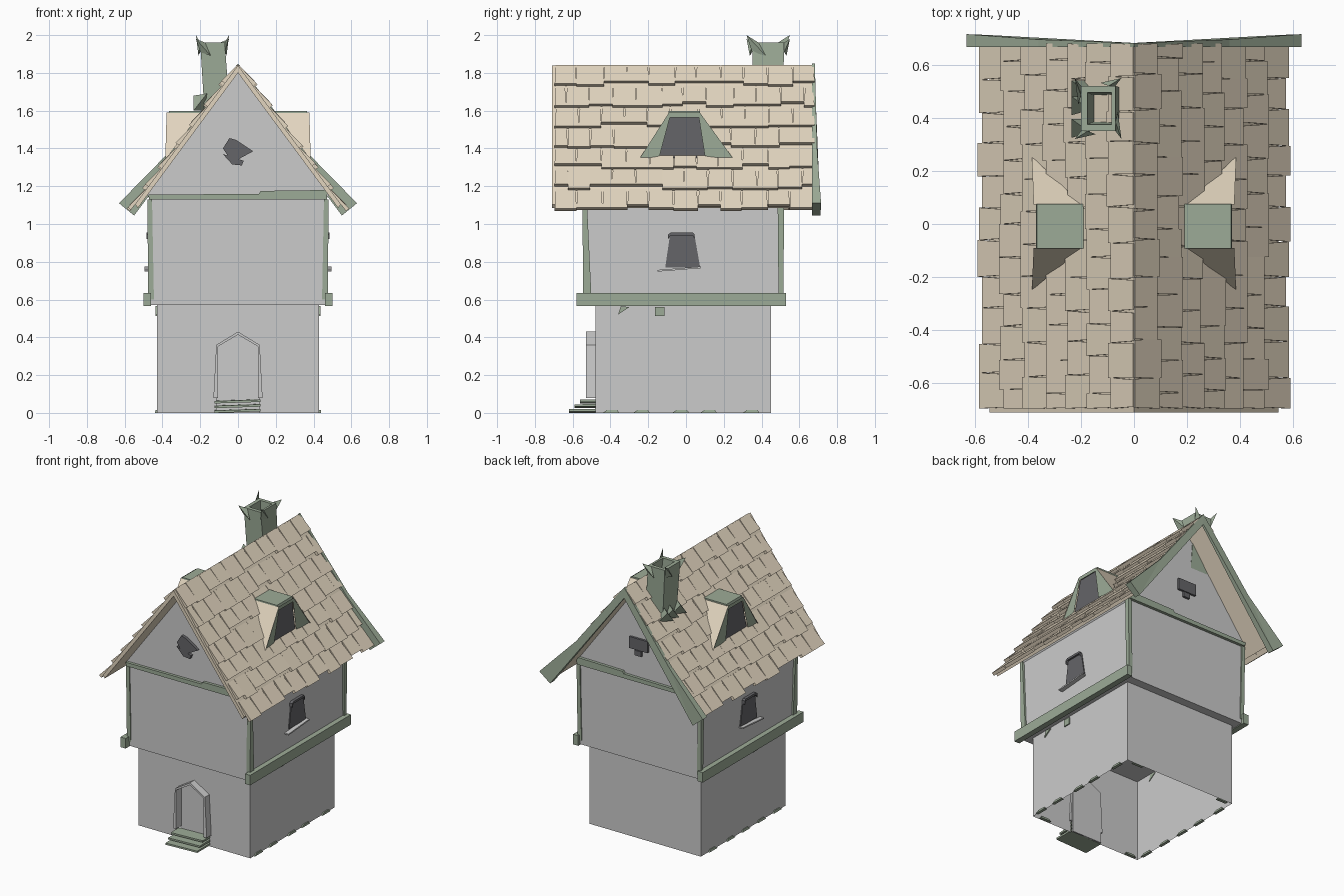
import bpy, bmesh, random
from mathutils import Vector

if "Cube" in bpy.data.objects:
    bpy.data.objects.remove(bpy.data.objects["Cube"])

random.seed(4)


def material(name, r, g, b):
    m = bpy.data.materials.new(name)
    m.diffuse_color = (r, g, b, 1)
    m.use_nodes = True
    m.node_tree.nodes["Principled BSDF"].inputs["Base Color"].default_value = m.diffuse_color
    return m


TAN = material("tan_tile", 0.76, 0.665, 0.52)
GREEN = material("green_timber", 0.335, 0.41, 0.31)
DARK = material("dark_pane", 0.13, 0.13, 0.14)


def mesh(name, verts, faces, mat=None):
    bm = bmesh.new()
    vs = [bm.verts.new(v) for v in verts]
    for f in faces:
        bm.faces.new([vs[i] for i in f])
    bmesh.ops.recalc_face_normals(bm, faces=bm.faces[:])
    me = bpy.data.meshes.new(name)
    bm.to_mesh(me)
    bm.free()
    ob = bpy.data.objects.new(name, me)
    bpy.context.collection.objects.link(ob)
    if mat:
        me.materials.append(mat)
    return ob


def prism(name, axis, pts, a, b, mat=None):
    """Extrude a flat outline along an axis from a to b."""
    put = {"x": lambda p, t: (t, p[0], p[1]),
           "y": lambda p, t: (p[0], t, p[1]),
           "z": lambda p, t: (p[0], p[1], t)}[axis]
    n = len(pts)
    verts = [put(p, a) for p in pts] + [put(p, b) for p in pts]
    faces = [list(range(n)), list(range(n, 2 * n))[::-1]]
    faces += [(i, (i + 1) % n, n + (i + 1) % n, n + i) for i in range(n)]
    return mesh(name, verts, faces, mat)


def hexa(name, bottom, top, mat=None):
    """Six-sided block from two rings of four corners."""
    faces = [(3, 2, 1, 0), (4, 5, 6, 7)]
    faces += [(i, (i + 1) % 4, (i + 1) % 4 + 4, i + 4) for i in range(4)]
    return mesh(name, bottom + top, faces, mat)


def rect(x0, x1, y0, y1):
    return [(x0, y0), (x1, y0), (x1, y1), (x0, y1)]


def ring(x0, x1, y0, y1, z):
    return [(x, y, z) for x, y in rect(x0, x1, y0, y1)]


# Lower storey: open-bottomed walls with an arched doorway
F, B, W, H = -0.48, 0.45, 0.43, 0.57
lower = [(-W, F, 0), (-.115, F, 0), (-.115, F, .36), (0, F, .42), (.115, F, .36),
         (.115, F, 0), (W, F, 0), (W, F, H), (-W, F, H),
         (W, B, 0), (W, B, H), (-W, B, 0), (-W, B, H)]
mesh("lower_walls", lower, [tuple(range(9)), (6, 9, 10, 7), (9, 11, 12, 10), (11, 0, 8, 12)])

# Door frame, door and steps
outer = [(-.13, .08), (-.115, .36), (0, .43), (.115, .36), (.13, .08)]
inner = [(-.107, .08), (-.105, .352), (0, .414), (.105, .352), (.107, .08)]
prism("door_frame", "y", outer + inner[::-1], -.53, -.465)
prism("door", "y", [(-.115, 0), (-.115, .36), (0, .42), (.115, .36), (.115, 0)], -.47, -.46)
for i in range(3):
    y, z = -.62 + .03 * i, .025 * i
    hexa(f"step_{i}", [(-.125, y, z), (.12, y, z + .008), (.12, -.475, z + .008), (-.125, -.475, z)],
         [(-.125, y, z + .012), (.12, y, z + .02), (.12, -.475, z + .022), (-.125, -.475, z + .014)], GREEN)

# Upper storey with gables
prism("upper_walls", "y", [(-.465, .57), (.465, .57), (.465, 1.13), (.49, 1.165), (0, 1.82),
                           (-.49, 1.165), (-.465, 1.13)], -.54, .51)

# Gable beams, front and back
for name, y0, y1 in (("front", -.56, -.53), ("back", .50, .53)):
    prism(name + "_gable_beam", "y", [(-.47, 1.13), (.47, 1.13), (.475, 1.18), (.12, 1.175),
                                      (.11, 1.16), (-.475, 1.155)], y0, y1, GREEN)

for s, side in ((-1, "left"), (1, "right")):
    # Sill beam and tapered corner posts
    prism(side + "_sill_beam", "y", rect(s * .46, s * .50, .565, .635), -.58, .53, GREEN)
    hexa(side + "_front_post", ring(s * .445, s * .475, -.545, -.50, .60),
         ring(s * .455, s * .48, -.548, -.525, 1.13), GREEN)
    hexa(side + "_back_post", ring(s * .445, s * .475, .49, .515, .60),
         ring(s * .455, s * .48, .485, .52, 1.13), GREEN)

    # Side window, sill and lintel
    prism(side + "_window", "x", [(-.11, .77), (.075, .77), (.045, .94), (-.085, .94)],
          s * .455, s * .472, DARK)
    prism(side + "_window_sill", "x", [(-.15, .748), (.08, .766), (.08, .775), (-.15, .757)],
          s * .455, s * .495)
    prism(side + "_window_lintel", "x", [(-.095, .92), (-.08, .94), (.035, .94), (.045, .92),
                                         (.045, .945), (.035, .955), (-.08, .955), (-.095, .945)],
          s * .455, s * .485, DARK)

    # Roof slab
    prism(side + "_roof_slab", "y", [(0, 1.84), (s * .545, 1.104), (s * .53, 1.085), (0, 1.80)],
          -.71, .67, TAN)

    # Overlapping roof tiles, each row lifted at its lower edge
    d, n = Vector((s * .595, 0, -.804)), Vector((s * .804, 0, .595))
    ridge = Vector((0, 0, 1.84))
    verts, faces = [], []
    rows, cols, y0, y1 = 7, 11, -.695, .68
    step, width = .136, (y1 - y0) / cols
    for r in range(rows):
        cuts = [y0 + (c + .5 * (r % 2)) * width + random.uniform(-.012, .012) for c in range(cols + 1)]
        cuts = [y0] + [y for y in cuts if y0 + .03 < y < y1 - .03] + [y1]
        for a, b in zip(cuts, cuts[1:]):
            end = (r + 1) * step + random.choice((-.018, 0, .008))
            flare = random.uniform(0, .008)
            base = len(verts)
            for lo, hi_top, hi_end in ((True, 0, 0), (False, .004, .022)):
                for t, y, lift in ((r * step, a + flare, hi_top), (r * step, b - flare, hi_top),
                                   (end, b, hi_end), (end, a, hi_end)):
                    verts.append(ridge + d * t + n * lift + Vector((0, y, 0)))
            faces += [[base + i for i in f] for f in
                      ((3, 2, 1, 0), (4, 5, 6, 7), (0, 1, 5, 4), (1, 2, 6, 5), (2, 3, 7, 6), (3, 0, 4, 7))]
    mesh(side + "_roof_tiles", verts, faces, TAN)

    # Bargeboard on the back verge, flaring out at the eave
    edge = [(0, 1.85), (.36, 1.385), (.63, 1.11), (.55, 1.045), (0, 1.775)]
    back_y = [.682, .695, .715, .712, .682]
    bv = [(s * x, .667, z) for x, z in edge] + [(s * x, y, z) for (x, z), y in zip(edge, back_y)]
    mesh(side + "_bargeboard", bv, [(0, 1, 3, 4), (1, 2, 3), (9, 8, 6, 5), (8, 7, 6)] +
         [(i, (i + 1) % 5, 5 + (i + 1) % 5, 5 + i) for i in range(5)], GREEN)

    # Dormer: flat green cap, flaring tan cheeks, green frame and dark pane
    prism(side + "_dormer_cap", "y", [(s * .19, 1.597), (s * .365, 1.597), (s * .37, 1.58), (s * .19, 1.58)],
          -.092, .075, GREEN)
    for y, tip, end in ((-.09, -.25, "front"), (.073, .255, "back")):
        mesh(f"{side}_dormer_cheek_{end}",
             [(s * .195, y, 1.59), (s * .378, y, 1.59), (s * .385, tip, 1.34)], [(0, 1, 2)], TAN)
    frame = [(-.25, 1.34), (-.09, 1.59), (.073, 1.59), (.255, 1.34),
             (-.14, 1.36), (-.085, 1.565), (.068, 1.565), (.10, 1.36)]
    mesh(side + "_dormer_frame", [(s * .377, y, z) for y, z in frame],
         [(0, 1, 5, 4), (1, 2, 6, 5), (2, 3, 7, 6)], GREEN)
    prism(side + "_dormer_pane", "x", [(-.145, 1.35), (-.088, 1.57), (.07, 1.57), (.105, 1.35)],
          s * .355, s * .368, DARK)

    # Stone chips on the side wall
    prism(side + "_chip_a", "x", [(-.36, .52), (-.30, .56), (-.345, .565)], s * .425, s * .438, GREEN)
    prism(side + "_chip_b", "x", rect(-.165, -.115, .513, .56), s * .425, s * .438, GREEN)

# Gable windows
prism("front_gable_window", "y", [(-.08, 1.40), (-.045, 1.455), (-.01, 1.445), (.08, 1.385), (-.03, 1.325)],
      -.56, -.53, DARK)
prism("front_gable_bracket", "y", [(-.08, 1.37), (-.03, 1.315), (.02, 1.31), (.03, 1.335)], -.56, -.53, DARK)
prism("back_gable_window", "y", rect(-.07, .07, 1.35, 1.43), .50, .525, DARK)
prism("back_gable_bracket", "y", rect(-.02, .03, 1.31, 1.345), .50, .525, DARK)

# Chimney: leaning open flue
rings = [ring(-.175, -.04, .36, .51, 1.55), ring(-.20, -.07, .35, .52, 1.96),
         ring(-.175, -.085, .375, .495, 1.96), ring(-.15, -.06, .385, .485, 1.66)]
mesh("chimney", sum(rings, []),
     [(4 * k + i, 4 * k + (i + 1) % 4, 4 * k + 4 + (i + 1) % 4, 4 * k + 4 + i)
      for k in range(3) for i in range(4)], GREEN)

# Broken stone shards around the chimney top
tops = rings[1]
center = Vector((-.135, .435, 0))
for i in range(4):
    a, b = Vector(tops[i]), Vector(tops[(i + 1) % 4])
    out = Vector((a.x - center.x, a.y - center.y, 0)) * .35
    mid = (a + b) / 2
    mesh(f"chimney_shard_{i}", [a * .8 + b * .2, a + out + Vector((0, 0, .04 if i % 2 else .02)),
                                mid + out * .4 - Vector((0, 0, .07)), a - Vector((0, 0, .05))],
         [(0, 1, 2), (0, 1, 3), (1, 2, 3), (0, 2, 3)], GREEN)

# Shards where the chimney meets the roof
for i, y in enumerate((.325, .41, .47)):
    mesh(f"chimney_foot_{i}", [(-.235, y, 1.60), (-.235, y + .07, 1.68), (-.165, y + .02, 1.69),
                               (-.17, y + .07, 1.60)],
         [(0, 1, 2), (0, 1, 3), (1, 2, 3), (0, 2, 3)], GREEN)

# Flat stones around the foot of the walls
spots = [(s * W, y) for s in (-1, 1) for y in (-.40, -.22, -.02, .12, .33)]
spots += [(x, y) for y in (F, B) for x in (-.36, .34)]
for i, (x, y) in enumerate(spots):
    w, l = (.010, .045) if abs(x) == W else (.04, .010)
    j = random.uniform(-.02, .02)
    hexa(f"foot_stone_{i}", ring(x - w, x + w, y + j - l, y + j + l, 0),
         ring(x - w * .6, x + w * .8, y + j - l * .5, y + j + l * .7, .015), GREEN)
